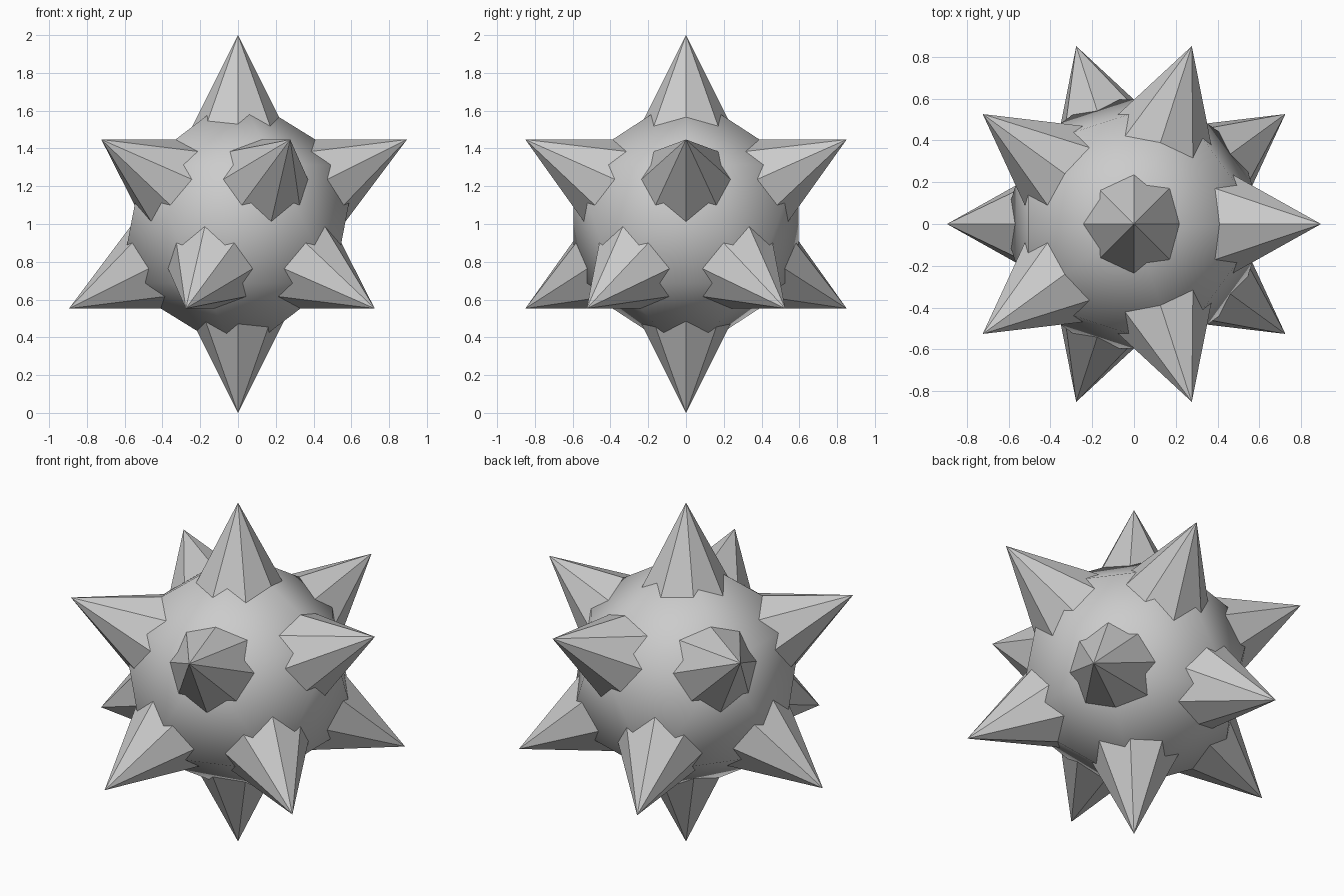
import bpy
from mathutils import Vector

if "Cube" in bpy.data.objects:
    bpy.data.objects.remove(bpy.data.objects["Cube"])

CENTRE = Vector((0, 0, 1))
BODY_R = 0.7      # radius of the body's corners
TIP_R = 1.0       # distance from centre to spike tips
BASE_R = 0.25     # spike base radius
DEPTH = 0.5       # spike length

# Body: smooth-shaded 20-sided ball
bpy.ops.mesh.primitive_ico_sphere_add(subdivisions=1, radius=BODY_R, location=CENTRE)
body = bpy.context.object
body.name = "body"
bpy.ops.object.shade_smooth()

# Spikes: an eight-sided flat cone pointing out of every body corner
directions = [v.co.normalized() for v in body.data.vertices]
for i, d in enumerate(directions, 1):
    if abs(d.z) > 0.99:
        d = Vector((0, 0, 1 if d.z > 0 else -1))
    bpy.ops.mesh.primitive_cone_add(
        vertices=8, radius1=BASE_R, radius2=0, depth=DEPTH,
        location=CENTRE + d * (TIP_R - DEPTH / 2),
        rotation=d.to_track_quat('Z', 'Y').to_euler())
    bpy.context.object.name = f"spike_{i:02d}"
